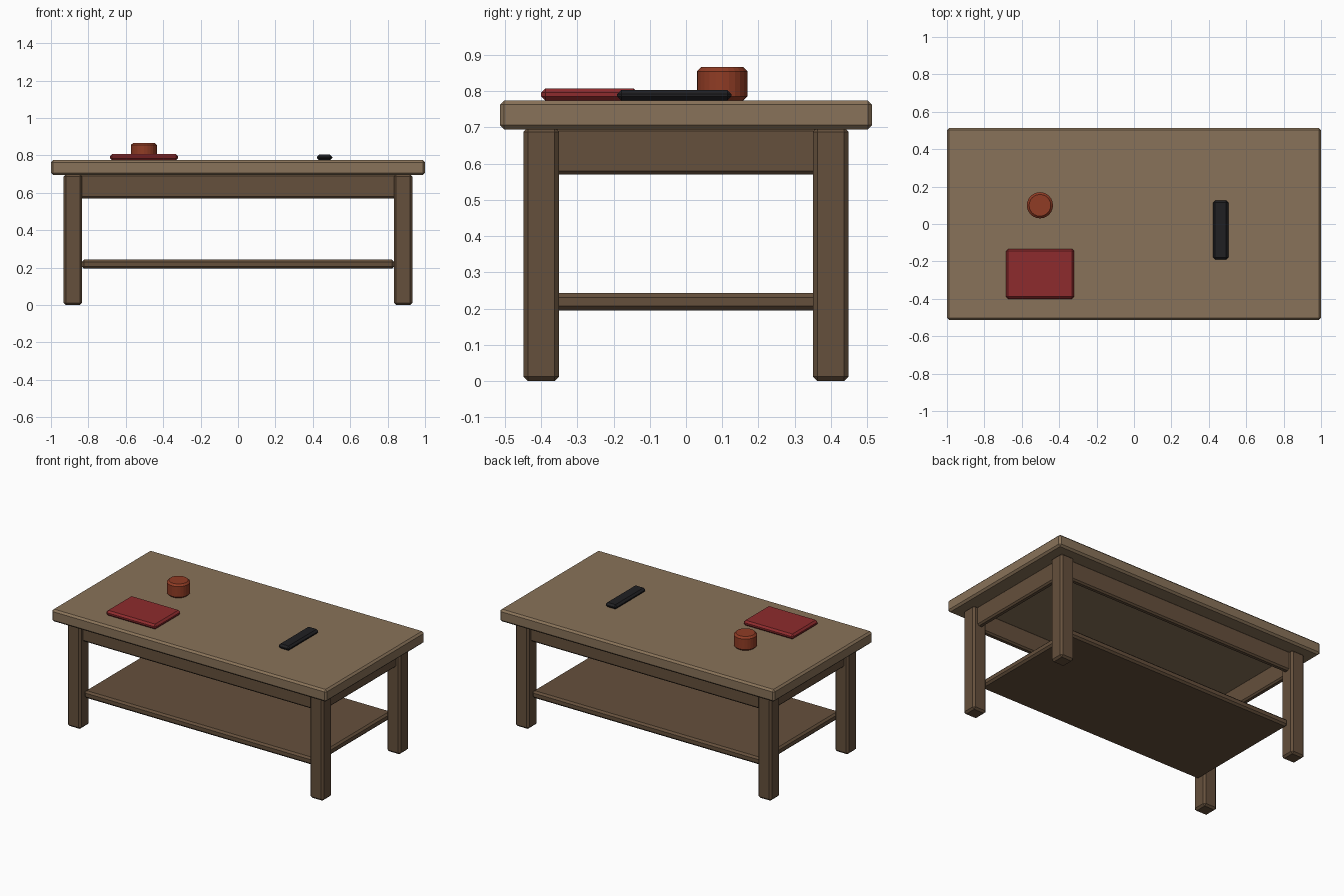
import bpy, bmesh

if "Cube" in bpy.data.objects:
    bpy.data.objects.remove(bpy.data.objects["Cube"])


def material(name, rgb):
    m = bpy.data.materials.new(name)
    m.diffuse_color = (*rgb, 1)
    m.use_nodes = True
    m.node_tree.nodes["Principled BSDF"].inputs["Base Color"].default_value = m.diffuse_color
    return m


TOP = material("light_wood", (0.25, 0.17, 0.10))
WOOD = material("dark_wood", (0.13, 0.08, 0.045))
RED = material("red_cover", (0.27, 0.024, 0.026))
CLAY = material("clay", (0.28, 0.045, 0.018))
BLACK = material("black_plastic", (0.014, 0.014, 0.016))


def finish(name, bm, mat, bevel):
    """Chamfer the sharp edges and link the part into the scene."""
    edges = [e for e in bm.edges if e.calc_face_angle(0) > 1.0]
    bmesh.ops.bevel(bm, geom=edges, offset=bevel, segments=1, affect='EDGES')
    me = bpy.data.meshes.new(name)
    bm.to_mesh(me)
    bm.free()
    me.materials.append(mat)
    ob = bpy.data.objects.new(name, me)
    bpy.context.collection.objects.link(ob)
    return ob


def box(name, x, y, z, mat, bevel=0.012):
    """Chamfered box from (min, max) ranges."""
    bm = bmesh.new()
    bmesh.ops.create_cube(bm, size=1)
    for v in bm.verts:
        v.co = [r[0] if c < 0 else r[1] for c, r in zip(v.co, (x, y, z))]
    return finish(name, bm, mat, bevel)


def around(c, size):
    return (c - size / 2, c + size / 2)


# Table top and lower shelf
box("table_top", (-1, 1), (-0.514, 0.514), (0.695, 0.775), TOP)
box("lower_shelf", (-0.836, 0.836), (-0.41, 0.41), (0.195, 0.243), WOOD)

# Legs
for sx, side in ((-1, "left"), (1, "right")):
    for sy, end in ((-1, "front"), (1, "back")):
        box(f"{end}_{side}_leg", around(sx * 0.883, 0.098), around(sy * 0.4, 0.098),
            (0, 0.7), WOOD)

# Aprons under the top
for s, end, side in ((-1, "front", "left"), (1, "back", "right")):
    box(f"{end}_apron", (-0.85, 0.85), around(s * 0.4, 0.04), (0.57, 0.7), WOOD, 0.01)
    box(f"{side}_apron", around(s * 0.883, 0.04), (-0.365, 0.365), (0.57, 0.7), WOOD, 0.01)

# Things on the table
box("book", (-0.685, -0.32), (-0.4, -0.133), (0.774, 0.808), RED)
box("remote_control", (0.422, 0.504), (-0.19, 0.126), (0.774, 0.804), BLACK)

bm = bmesh.new()
bmesh.ops.create_cone(bm, cap_ends=True, segments=24, radius1=0.07, radius2=0.07, depth=0.093)
bmesh.ops.translate(bm, verts=bm.verts, vec=(-0.503, 0.1, 0.8205))
cup = finish("cup", bm, CLAY, 0.012)
